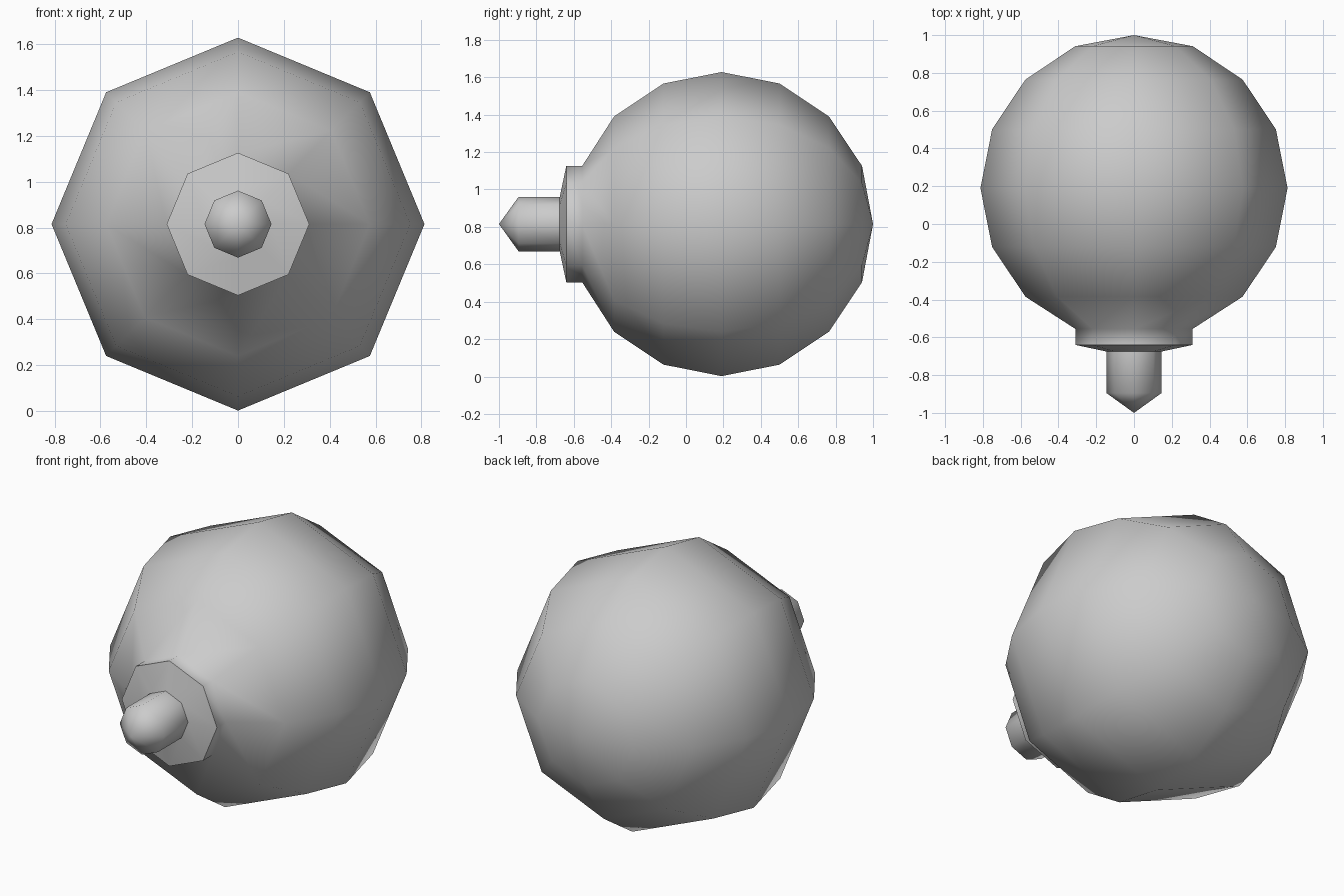
import bpy, bmesh, math

if "Cube" in bpy.data.objects:
    bpy.data.objects.remove(bpy.data.objects["Cube"])

SIDES = 8
CENTRE_Z = 0.815


def lathe(name, profile):
    """Revolve (y, radius) points around the horizontal y axis; radius 0 is a tip."""
    bm = bmesh.new()
    rings = []
    for y, r in profile:
        if r == 0:
            rings.append([bm.verts.new((0, y, 0))] * SIDES)
        else:
            rings.append([bm.verts.new((r * math.cos(math.tau * i / SIDES), y,
                                        r * math.sin(math.tau * i / SIDES)))
                          for i in range(SIDES)])
    for a, b in zip(rings, rings[1:]):
        for i in range(SIDES):
            j = (i + 1) % SIDES
            bm.faces.new(list(dict.fromkeys((a[i], a[j], b[j], b[i]))))
    bmesh.ops.recalc_face_normals(bm, faces=bm.faces)
    mesh = bpy.data.meshes.new(name)
    bm.to_mesh(mesh)
    bm.free()
    obj = bpy.data.objects.new(name, mesh)
    bpy.context.collection.objects.link(obj)
    obj.location.z = CENTRE_Z
    bpy.ops.object.select_all(action='DESELECT')
    obj.select_set(True)
    bpy.context.view_layer.objects.active = obj
    bpy.ops.object.shade_smooth_by_angle(angle=math.radians(62))
    return obj


# Round body: sphere arc from the back pole to the neck
R = 0.813
body = [(1.0, 0)] + [(0.19 + R * math.cos(math.pi * k / 8),
                      R * math.sin(math.pi * k / 8)) for k in range(1, 8)]
# Collar and its shallow front face, down to the stem
body[-1] = (-0.555, 0.311)
body += [(-0.64, 0.311), (-0.675, 0.146)]

# Pointed stem
stem = [(-0.675, 0.146), (-0.895, 0.146), (-1.0, 0)]

# Full closed surface in one piece, then the stem as its own part
lathe("round_body", body)
lathe("pointed_stem", stem)

# The stem is open at its root, so make sure its normals face outwards
mesh = bpy.data.objects["pointed_stem"].data
if sum(p.normal.dot((p.center.x, 0, p.center.z)) for p in mesh.polygons) < 0:
    mesh.flip_normals()
